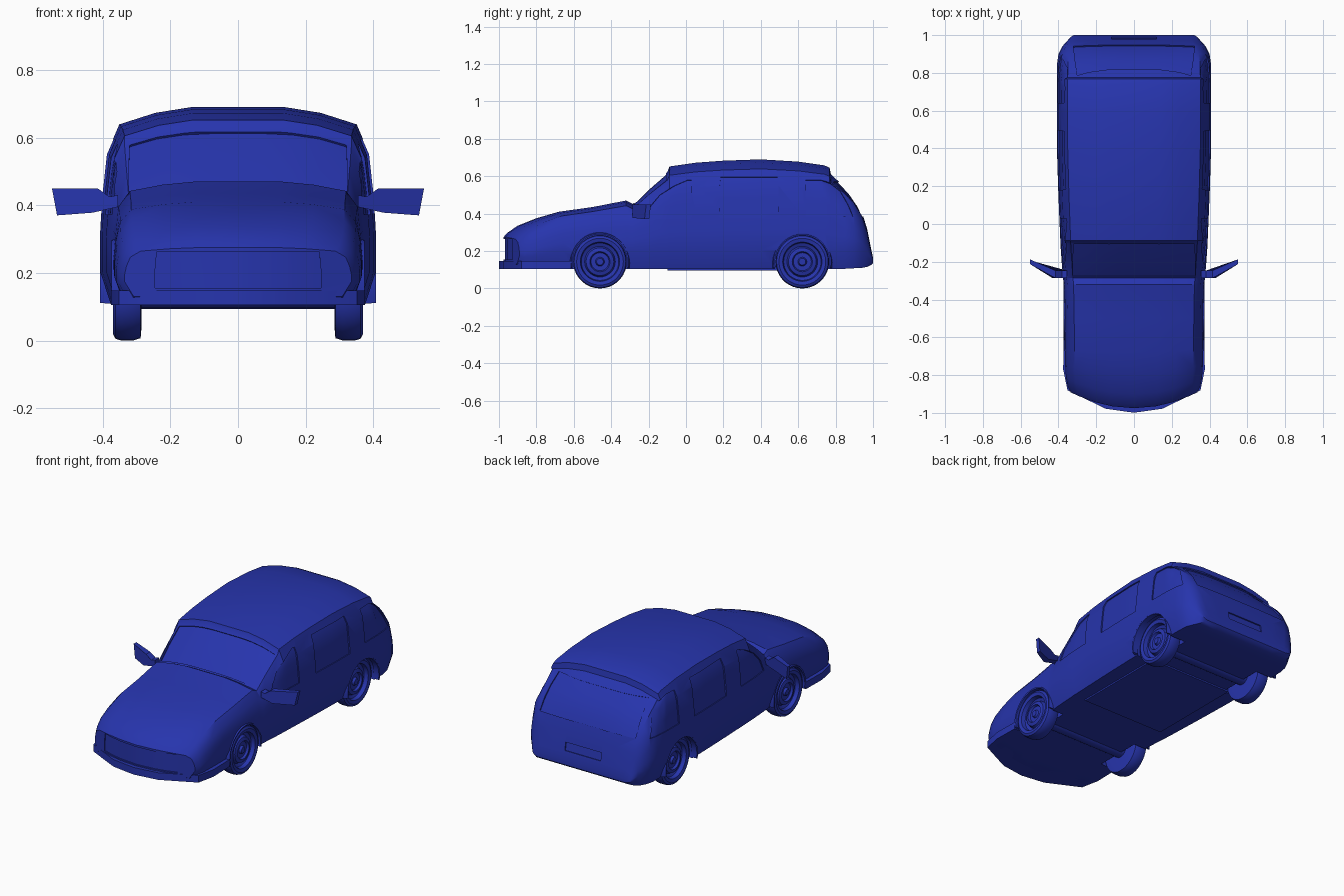
import bpy, bmesh, math
from mathutils import Vector
from mathutils.bvhtree import BVHTree

if "Cube" in bpy.data.objects:
    bpy.data.objects.remove(bpy.data.objects["Cube"])

paint = bpy.data.materials.new("blue_paint")
paint.diffuse_color = (0.02, 0.035, 0.42, 1)
paint.use_nodes = True
paint.node_tree.nodes["Principled BSDF"].inputs["Base Color"].default_value = paint.diffuse_color


def make(name, verts, faces):
    bm = bmesh.new()
    vs = [bm.verts.new(v) for v in verts]
    for f in faces:
        bm.faces.new([vs[i] for i in f])
    bmesh.ops.remove_doubles(bm, verts=bm.verts, dist=1e-5)
    bmesh.ops.recalc_face_normals(bm, faces=bm.faces)
    me = bpy.data.meshes.new(name)
    bm.to_mesh(me)
    bm.free()
    ob = bpy.data.objects.new(name, me)
    bpy.context.collection.objects.link(ob)
    return ob


def activate(ob):
    bpy.ops.object.select_all(action='DESELECT')
    ob.select_set(True)
    bpy.context.view_layer.objects.active = ob


def finish(ob, angle=32):
    ob.data.materials.clear()
    ob.data.materials.append(paint)
    activate(ob)
    bpy.ops.object.shade_smooth_by_angle(angle=math.radians(angle))


def grid_faces(rows, cols, wrap=False):
    n = cols if wrap else cols - 1
    return [(r * cols + c, r * cols + (c + 1) % cols,
             (r + 1) * cols + (c + 1) % cols, (r + 1) * cols + c)
            for r in range(rows - 1) for c in range(n)]


def prism(name, lower, upper):
    n = len(lower)
    return make(name, lower + upper, grid_faces(2, n, True) +
                [tuple(range(n)), tuple(range(n, 2 * n))])


def lathe(name, profile, y, z, sx, seg=32, a0=0, a1=2 * math.pi, closed=False):
    # revolve (radius, x) points around a sideways axis
    full = a1 - a0 > 6.28
    rows = seg if full else seg + 1
    prof, k = profile, len(profile)
    verts = []
    for i in range(rows + full):
        a = a0 + (a1 - a0) * i / seg
        verts += [(sx * x, y + r * math.cos(a), z + r * math.sin(a)) for r, x in prof]
    faces = grid_faces(rows + full, k, closed)
    if not full:
        faces += [tuple(range(k)), tuple(range((rows - 1) * k, rows * k))]
    ob = make(name, verts, [])
    bpy.data.objects.remove(ob)
    bm_faces = faces
    me = bpy.data.meshes.new(name)
    me.from_pydata(verts, [], bm_faces)
    bm = bmesh.new()
    bm.from_mesh(me)
    bmesh.ops.remove_doubles(bm, verts=bm.verts, dist=1e-5)
    bmesh.ops.dissolve_degenerate(bm, edges=bm.edges, dist=1e-6)
    bmesh.ops.recalc_face_normals(bm, faces=bm.faces)
    bm.to_mesh(me)
    bm.free()
    ob = bpy.data.objects.new(name, me)
    bpy.context.collection.objects.link(ob)
    return ob


# body shell: half sections (y, half width, bottom, top) lofted front to back
stations = [(-.975, .335, .13, .275), (-.955, .35, .11, .298), (-.90, .36, .105, .335),
            (-.80, .365, .105, .375), (-.68, .367, .105, .41), (-.50, .368, .105, .435),
            (-.32, .372, .105, .47), (-.285, .376, .105, .452), (-.20, .383, .105, .535),
            (-.10, .39, .105, .622), (-.088, .39, .105, .652), (.05, .396, .105, .672),
            (.20, .402, .105, .683), (.40, .408, .105, .69), (.60, .408, .105, .678),
            (.74, .408, .105, .658), (.768, .408, .105, .645), (.775, .408, .105, .61),
            (.85, .407, .105, .54), (.90, .40, .108, .48), (.94, .38, .11, .41),
            (.968, .355, .115, .32), (.99, .335, .125, .21), (1.0, .32, .135, .165)]
under = [0, .34, .6, .92]
over = [(1, 0), (1, .22), (.985, .45), (.95, .72), (.86, .895), (.6, .965), (.34, 1), (0, 1)]
verts = []
for y, w, zb, zt in stations:
    zl = zb + min(.1, .3 * (zt - zb))
    ring = [(f * w, zb) for f in under] + [(f * w, zl + t * (zt - zl)) for f, t in over]
    bow = .75 * min(1, max(0, (-y - .6) / .35))
    verts += [(x, y + bow * x * x, z) for x, z in ring]
faces = grid_faces(len(stations), 12)
for o in (0, 12 * (len(stations) - 1)):
    faces += [tuple(o + i for i in f) for f in
              ((0, 1, 10, 11), (1, 2, 9, 10), (2, 3, 4, 5, 6, 7, 8, 9))]
body = make("car_body", verts, faces)
mod = body.modifiers.new("mirror", 'MIRROR')
activate(body)
bpy.ops.object.modifier_apply(modifier=mod.name)
bm = bmesh.new()
bm.from_mesh(body.data)
bmesh.ops.recalc_face_normals(bm, faces=bm.faces)
bm.to_mesh(body.data)
tree = BVHTree.FromBMesh(bm)
bm.free()


def cut(cutter):
    m = body.modifiers.new("cut", 'BOOLEAN')
    m.operation, m.solver, m.object = 'DIFFERENCE', 'EXACT', cutter
    activate(body)
    bpy.ops.object.modifier_apply(modifier=m.name)
    bpy.data.objects.remove(cutter)


def recess(rows, place, ray, depth=.007, cols=9):
    # rows of (v, u_start, u_end) projected on the body, then cut as a shallow panel
    hits, d = [], Vector()
    for v, u0, u1 in rows:
        for i in range(cols):
            p, n, _, _ = tree.ray_cast(Vector(place(u0 + (u1 - u0) * i / (cols - 1), v)), Vector(ray))
            if p is None:
                return
            hits.append(p)
            d += n
    d.normalize()
    if d.dot(Vector(ray)) > 0:
        d = -d
    nr, n = len(rows), len(hits)
    g = grid_faces(nr, cols)
    rim = (list(range(cols)) + [r * cols + cols - 1 for r in range(1, nr)] +
           list(range(n - 2, n - cols - 1, -1)) + [r * cols for r in range(nr - 2, 0, -1)])
    walls = [(a, b, b + n, a + n) for a, b in zip(rim, rim[1:] + rim[:1])]
    cut(make("panel_cutter", [p + d * .02 for p in hits] + [p - d * depth for p in hits],
             g + [tuple(i + n for i in f) for f in g] + walls))


# windscreen, rear window, grille and number plate recesses
recess([(-.278, -.322, .322), (-.2, -.323, .323), (-.106, -.32, .32)], lambda u, v: (u, v, 2), (0, 0, -1))
recess([(.385, -.32, .32), (.44, -.317, .317), (.51, -.31, .31), (.57, -.30, .30)],
       lambda u, v: (u, 3, v), (0, -1, 0))
recess([(.155, -.245, .245), (.21, -.245, .245), (.263, -.24, .24)],
       lambda u, v: (u, -3, v), (0, 1, 0))
recess([(.215, -.12, .12), (.262, -.12, .12)], lambda u, v: (u, 3, v), (0, -1, 0))

# side windows and wheel wells
windows = [[(.372, -.215, .03), (.44, -.19, .03), (.50, -.14, .03), (.55, -.06, .03), (.58, .01, .03)],
           [(.375, .18, .495), (.48, .18, .495), (.55, .18, .495), (.595, .185, .49)],
           [(.385, .64, .893), (.45, .64, .865), (.52, .64, .825), (.56, .64, .775), (.58, .64, .72)]]
axle_y = {"front": -.46, "rear": .622}
for sx in (1, -1):
    for rows in windows:
        recess(rows, lambda u, v: (3 * sx, u, v), (-sx, 0, 0))
    for y in axle_y.values():
        cut(lathe("well_cutter", [(0, .265), (.152, .265), (.152, .6), (0, .6)], y, .143, sx))
finish(body)

# wheels, arch lips and axles
tyre = [(0, .358), (.018, .358), (.024, .345), (.048, .345), (.054, .358), (.074, .352),
        (.082, .332), (.1, .34), (.105, .364), (.125, .369), (.138, .362), (.143, .345),
        (.143, .31), (.136, .288), (.1, .285), (0, .285)]
for end, y in axle_y.items():
    out = .368 if end == "front" else .402
    for side, sx in (("right", 1), ("left", -1)):
        finish(lathe(f"{end}_{side}_wheel", tyre, y, .143, sx, 36))
        finish(lathe(f"{end}_{side}_arch_lip",
                     [(.146, out - .03), (.146, out + .004), (.154, out + .006), (.164, out - .03)],
                     y, .143, sx, 20, math.radians(-12), math.radians(192), True))
    finish(lathe(f"{end}_axle", [(0, -.29), (.05, -.29), (.05, .29), (0, .29)], y, .143, 1, 16))

# front bumper lip
right = [(.372, -.615), (.375, -.77), (.352, -.88), (.15, -.978), (0, -.999)]
outline = right + [(-x, y) for x, y in reversed(right[:-1])]
finish(prism("front_bumper", [(x, y, .105) for x, y in outline], [(x, y, .148) for x, y in outline]))

# underfloor tray
tray = [(-.28, -.1), (.28, -.1), (.28, .5), (-.28, .5)]
finish(prism("underfloor", [(x, y, .096) for x, y in tray], [(x, y, .12) for x, y in tray]))

# door mirrors, swept back towards the tip
shape = [(.355, .43), (.38, .425), (.415, .45), (.55, .45), (.535, .37), (.43, .378), (.355, .395)]
for side, sx in (("right", 1), ("left", -1)):
    front = [(sx * x, -.287 + max(0, x - .43) * .62, z) for x, z in shape]
    back = [(x, y + (.025 if abs(x) > .53 else .04), z) for x, y, z in front]
    finish(prism(f"{side}_door_mirror", front, back))
